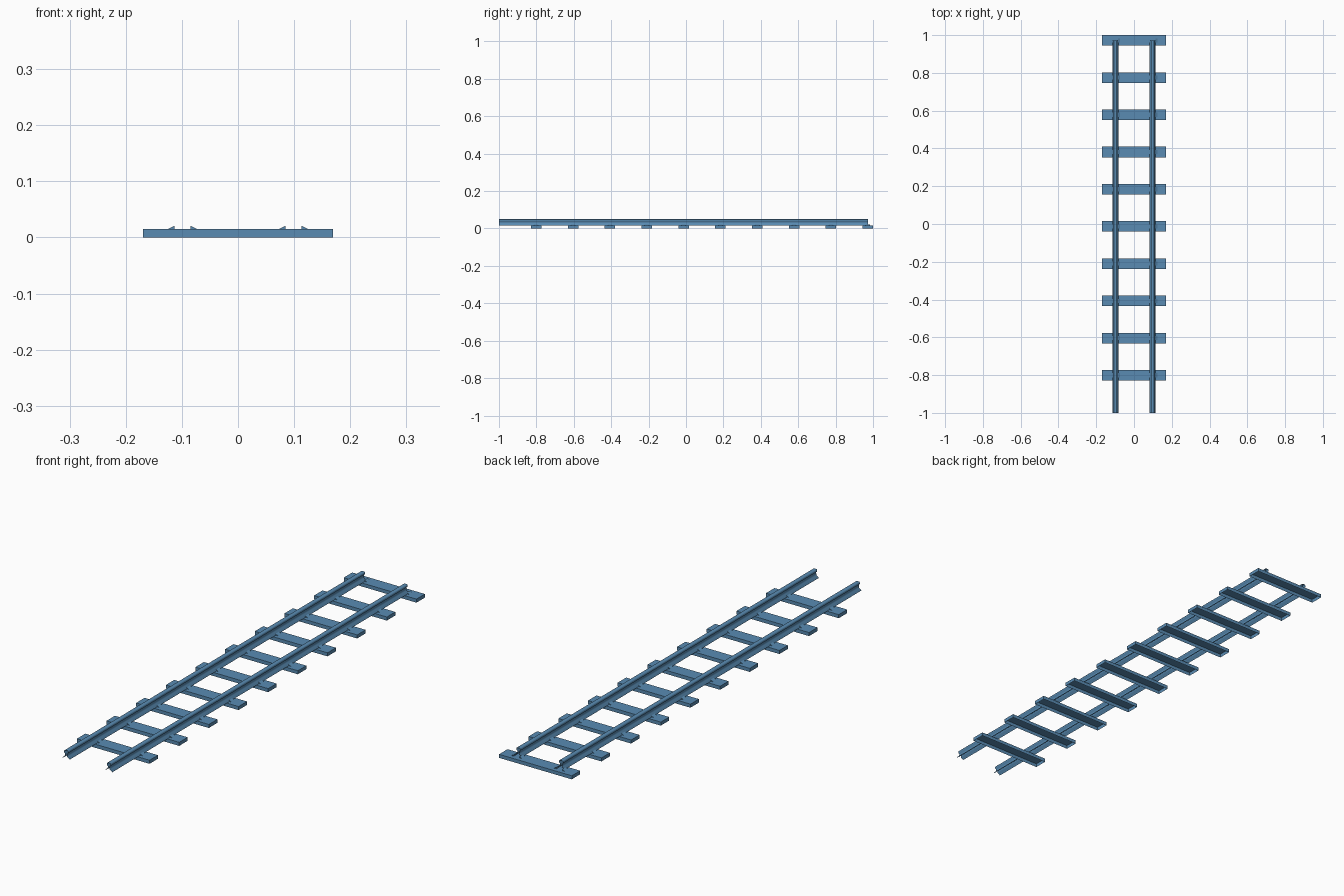
import bpy, bmesh

if "Cube" in bpy.data.objects:
    bpy.data.objects.remove(bpy.data.objects["Cube"])

SLEEPERS = 10
PITCH = 0.197
LAST_Y = 0.972
TOP = 0.015
GAUGE = 0.099

# One blue finish for the whole track
blue = bpy.data.materials.new("track_blue")
blue.diffuse_color = (0.10, 0.26, 0.45, 1)
blue.use_nodes = True
blue.node_tree.nodes["Principled BSDF"].inputs["Base Color"].default_value = blue.diffuse_color


def finish(name, bm, smooth=False):
    mesh = bpy.data.meshes.new(name)
    for f in bm.faces:
        f.smooth = smooth
    bm.to_mesh(mesh)
    bm.free()
    mesh.materials.append(blue)
    ob = bpy.data.objects.new(name, mesh)
    bpy.context.collection.objects.link(ob)
    return ob


def extrude_profile(name, profile, y0, y1, caps, closed=True, smooth=False):
    """Sweep an x-z profile along y."""
    bm = bmesh.new()
    a = [bm.verts.new((x, y0, z)) for x, z in profile]
    b = [bm.verts.new((x, y1, z)) for x, z in profile]
    n = len(profile)
    for i in range(n if closed else n - 1):
        j = (i + 1) % n
        bm.faces.new((a[i], b[i], b[j], a[j]))
    if caps:
        bm.faces.new(a)
        bm.faces.new(b[::-1])
    return finish(name, bm, smooth)


# Rail half-section, foot to head, mirrored; ends and underside stay open
half = [(0.016, 0.015), (0.016, 0.018), (0.005, 0.023), (0.004, 0.036),
        (0.009, 0.040), (0.009, 0.047), (0.006, 0.050)]
section = [(-x, z) for x, z in half] + half[::-1]
for side, s in (("left", -1), ("right", 1)):
    extrude_profile(f"rail_{side}", [(x + s * GAUGE, z) for x, z in section],
                    -1.0, 0.972, caps=False, closed=False, smooth=True)

for k in range(SLEEPERS):
    y = LAST_Y - k * PITCH

    # Sleeper: shallow box with an open underside
    bm = bmesh.new()
    bmesh.ops.create_cube(bm, size=1)
    for v in bm.verts:
        v.co = (v.co.x * 0.338, y + v.co.y * 0.056, (v.co.z + 0.5) * TOP)
    bm.normal_update()
    bmesh.ops.delete(bm, geom=[f for f in bm.faces if f.normal.z < -0.5],
                     context='FACES_ONLY')
    finish(f"sleeper_{k + 1}", bm)

    # Wedge clips holding each rail foot
    for r in (-1, 1):
        for s in (-1, 1):
            c = r * GAUGE
            wedge = [(c + s * 0.026, TOP), (c + s * 0.014, 0.021), (c + s * 0.014, TOP)]
            if s > 0:
                wedge.reverse()
            extrude_profile(f"rail_clip_{k + 1}", wedge, y - 0.011, y + 0.011, caps=True)
